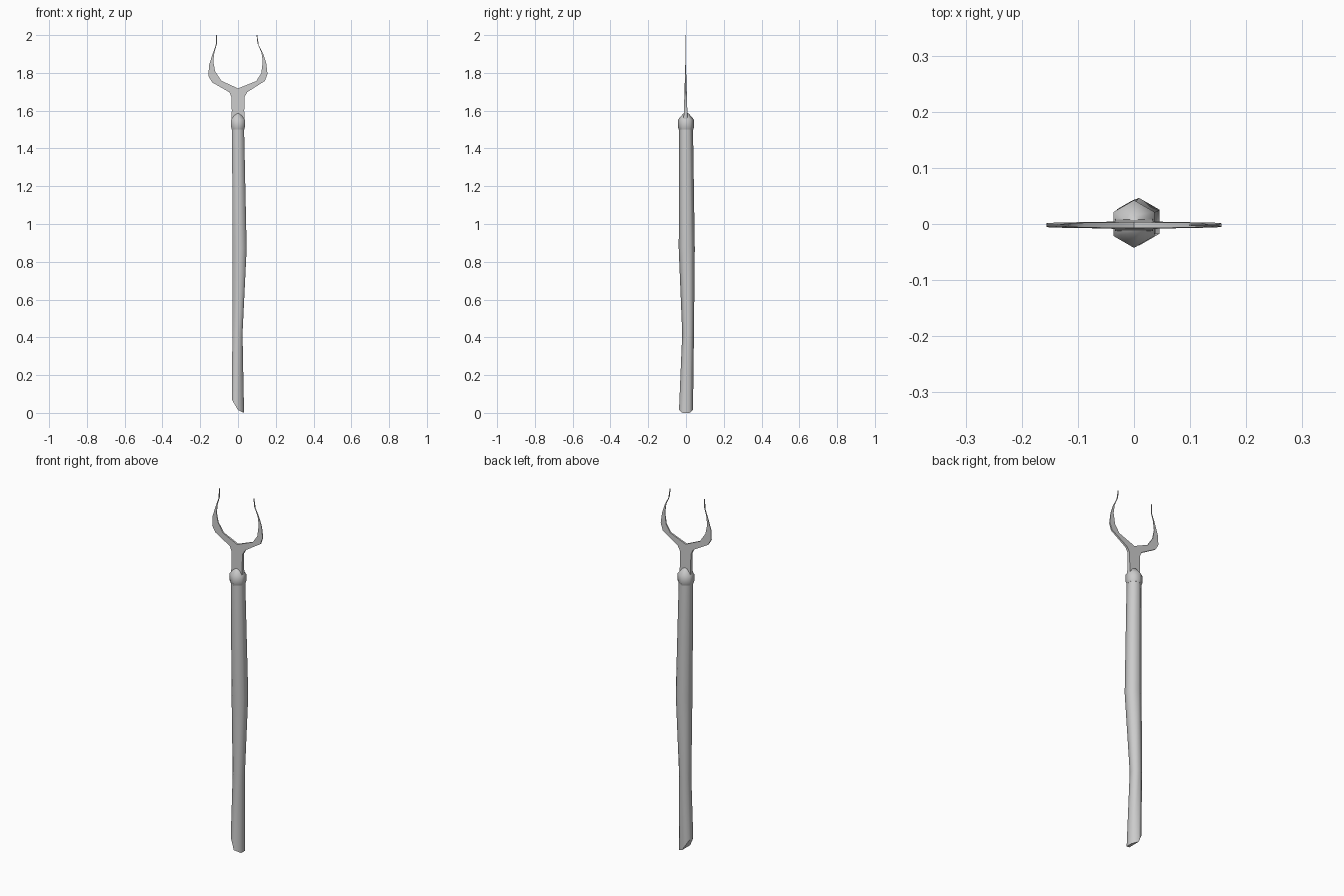
import bpy, bmesh, math

if "Cube" in bpy.data.objects:
    bpy.data.objects.remove(bpy.data.objects["Cube"])


def finish(name, bm, smooth=True):
    bmesh.ops.remove_doubles(bm, verts=bm.verts, dist=0.0002)
    bmesh.ops.recalc_face_normals(bm, faces=bm.faces)
    for f in bm.faces:
        f.smooth = smooth
    mesh = bpy.data.meshes.new(name)
    bm.to_mesh(mesh)
    bm.free()
    obj = bpy.data.objects.new(name, mesh)
    bpy.context.collection.objects.link(obj)
    return obj


def hex_ring(bm, cx, cy, z, r):
    """Hexagon with corners pointing to front and back."""
    return [bm.verts.new((cx + r * math.cos(math.radians(30 + 60 * i)),
                          cy + r * math.sin(math.radians(30 + 60 * i)), z))
            for i in range(6)]


def bridge(bm, a, b):
    n = len(a)
    for i in range(n):
        bm.faces.new((a[i], a[(i + 1) % n], b[(i + 1) % n], b[i]))


def sharpen(faces):
    for f in faces:
        for e in f.edges:
            e.smooth = False


# Crooked hexagonal wooden shaft: (centre x, centre y, z, radius)
bm = bmesh.new()
rings = [hex_ring(bm, *p) for p in [
    (0, 0, 0, 0.037), (-0.003, 0.011, 0.42, 0.031),
    (0.009, 0.004, 0.87, 0.0425), (0, 0, 1.51, 0.037)]]
for a, b in zip(rings, rings[1:]):
    bridge(bm, a, b)
# Obliquely chopped butt end
base = rings[0]
for v in base:
    v.co.z = 0.07 if v.co.x < -0.01 else (0.015 if v.co.x < 0.01 else 0.0)
caps = [bm.faces.new(rings[-1]),
        bm.faces.new((base[1], base[2], base[3], base[4])),
        bm.faces.new((base[4], base[5], base[0], base[1]))]
sharpen(caps)
finish("shaft", bm)

# Hexagonal collar with a domed top
bm = bmesh.new()
rings = [hex_ring(bm, 0, 0, z, r) for z, r in [
    (1.5, 0.038), (1.514, 0.0425), (1.552, 0.0425), (1.583, 0.016), (1.59, 0.004)]]
for a, b in zip(rings, rings[1:]):
    bridge(bm, a, b)
caps = [bm.faces.new(rings[0]), bm.faces.new(rings[-1])]
sharpen(caps)
finish("collar", bm)


# Flat forked head: pairs of (outer x, outer z, inner x, inner z) per station
SHANK = [(0.034, 1.54, 0, 1.54), (0.033, 1.60, 0, 1.60), (0.034, 1.672, 0, 1.672)]
LEFT = SHANK + [(0.046, 1.698, 0, 1.718), (0.137, 1.750, 0.088, 1.758),
                (0.156, 1.782, 0.121, 1.808), (0.154, 1.838, 0.131, 1.86),
                (0.134, 1.902, 0.125, 1.908), (0.118, 1.945, 0.112, 1.952),
                (0.116, 2.0, 0.112, 2.0)]
RIGHT = SHANK + [(0.049, 1.698, 0, 1.718), (0.143, 1.758, 0.096, 1.756),
                 (0.156, 1.795, 0.123, 1.797), (0.149, 1.855, 0.131, 1.86),
                 (0.123, 1.918, 0.125, 1.908), (0.104, 1.955, 0.107, 1.964),
                 (0.098, 2.0, 0.101, 2.0)]
RIGHT[7] = (0.133, 1.902, 0.124, 1.908)
RIGHT[8] = (0.110, 1.948, 0.103, 1.956)
RIGHT[9] = (0.102, 2.0, 0.098, 2.0)


def half_thickness(z):
    if z < 1.7:
        return 0.011 - (z - 1.54) / 0.16 * 0.005
    return max(0.0015, 0.006 - (z - 1.7) / 0.12 * 0.0035)


def arm(bm, stations, side):
    rows = []
    for ox, oz, ix, iz in stations:
        row = []
        for x, z, s in ((ox, oz, -1), (ix, iz, -1), (ix, iz, 1), (ox, oz, 1)):
            row.append(bm.verts.new((side * x, -0.002 + s * half_thickness(z), z)))
        rows.append(row)
    for k, (a, b) in enumerate(zip(rows, rows[1:])):
        for i in range(4):
            if i == 1 and k < 3:      # hidden seam in the middle of the shank
                continue
            j = (i + 1) % 4
            bm.faces.new((a[i], a[j], b[j], b[i]))
    bm.faces.new(rows[0])
    bm.faces.new(rows[-1])


bm = bmesh.new()
arm(bm, LEFT, -1)
arm(bm, RIGHT, 1)
fork = finish("fork_head", bm, smooth=False)
bpy.context.view_layer.objects.active = fork
fork.select_set(True)
bpy.ops.object.shade_smooth_by_angle(angle=math.radians(40))
